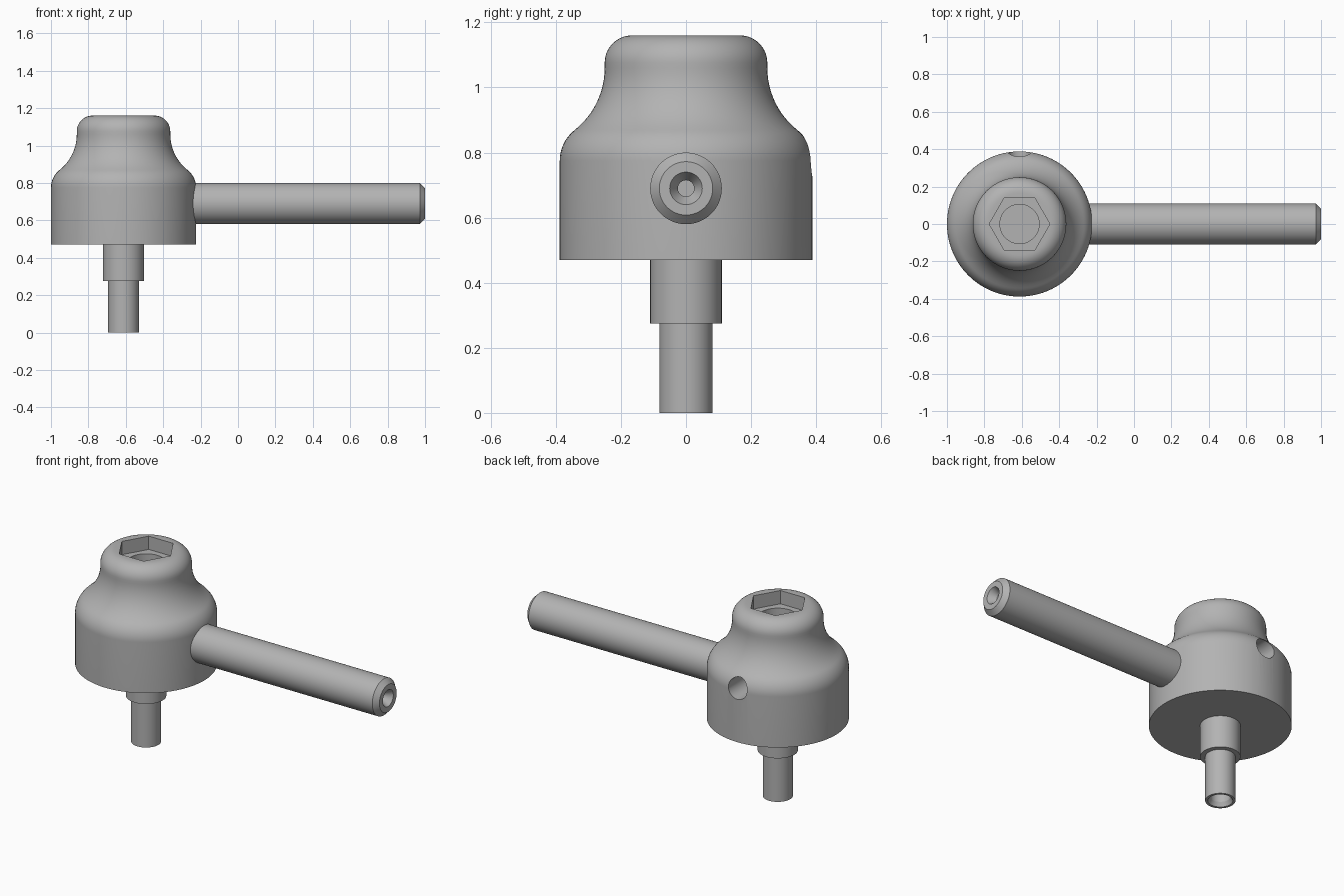
import bpy
import math
from mathutils import Matrix

if "Cube" in bpy.data.objects:
    bpy.data.objects.remove(bpy.data.objects["Cube"], do_unlink=True)

HUB_X = -0.612      # vertical axis of the hub
ARM_Z = 0.69        # height of the handle axis

steel = bpy.data.materials.new("grey steel")
steel.use_nodes = True
steel.diffuse_color = (0.45, 0.45, 0.45, 1)
steel.node_tree.nodes["Principled BSDF"].inputs["Base Color"].default_value = (0.45, 0.45, 0.45, 1)


def arc(cx, cz, radius, start, end, steps):
    """Points of an arc in the profile plane, angles in degrees."""
    angles = [math.radians(start + (end - start) * i / steps) for i in range(steps + 1)]
    return [(cx + radius * math.cos(a), cz + radius * math.sin(a)) for a in angles]


def lathe(name, profile, matrix, sides=96):
    """Revolve (radius, height) points about z; radius 0 becomes a pole."""
    verts, faces, rings = [], [], []
    for r, z in profile:
        count = sides if r > 0 else 1
        rings.append([len(verts) + i for i in range(count)])
        for i in range(count):
            a = 2 * math.pi * i / sides
            verts.append((r * math.cos(a), r * math.sin(a), z))
    for low, high in zip(rings, rings[1:]):
        for i in range(sides):
            j = (i + 1) % sides
            quad = [low[i % len(low)], low[j % len(low)], high[j % len(high)], high[i % len(high)]]
            faces.append(list(dict.fromkeys(quad)))
    mesh = bpy.data.meshes.new(name)
    mesh.from_pydata(verts, [], faces)
    mesh.transform(matrix)
    mesh.materials.append(steel)
    obj = bpy.data.objects.new(name, mesh)
    bpy.context.collection.objects.link(obj)
    return obj


def select(obj):
    bpy.ops.object.select_all(action='DESELECT')
    obj.select_set(True)
    bpy.context.view_layer.objects.active = obj


def cut(target, cutter):
    """Subtract the cutter and throw it away."""
    select(target)
    mod = target.modifiers.new("cut", 'BOOLEAN')
    mod.operation = 'DIFFERENCE'
    mod.solver = 'EXACT'
    mod.object = cutter
    bpy.ops.object.modifier_apply(modifier=mod.name)
    bpy.data.objects.remove(cutter, do_unlink=True)


def rod(name, radius, low, high, matrix, sides=48):
    return lathe(name, [(0, low), (radius, low), (radius, high), (0, high)], matrix, sides)


hub_axis = Matrix.Translation((HUB_X, 0, 0))
arm_axis = Matrix.Translation((0, 0, ARM_Z)) @ Matrix.Rotation(math.radians(90), 4, 'Y')
bore_axis = Matrix.Translation((HUB_X, 0, 0.79)) @ Matrix.Rotation(math.radians(-90), 4, 'X')

# Bell-shaped hub: straight skirt, round shoulder, waisted neck, rounded crown
hub_profile = [(0, 0.47), (0.388, 0.47)]
hub_profile += arc(0.268, 0.775, 0.12, 0, 51.7, 10)
hub_profile += arc(0.493, 1.06, 0.243, 231.7, 180, 12)[1:]
hub_profile += arc(0.166, 1.076, 0.084, 0, 90, 10)
hub_profile += [(0, 1.16)]
hub = lathe("hub", hub_profile, hub_axis)

# Hexagon socket, round recess in its floor, and blind bore in the back
cut(hub, rod("hex_cutter", 0.162, 1.08, 1.3, hub_axis, 6))
cut(hub, rod("recess_cutter", 0.105, 1.0, 1.1, hub_axis))
cut(hub, rod("bore_cutter", 0.062, 0.2, 0.6, bore_axis))

# Stepped stem with a countersunk hole in the lower end
stem = lathe("stem", [(0, 0.18), (0.055, 0.18), (0.055, 0.025), (0.068, 0), (0.082, 0),
                      (0.082, 0.275), (0.11, 0.275), (0.11, 0.48), (0, 0.48)], hub_axis)

# Handle bar with chamfered end and centre-drilled hole
handle = lathe("handle", [(0, -0.26), (0.11, -0.26), (0.11, 0.972), (0.082, 1.0), (0.05, 1.0),
                          (0.025, 0.957), (0.025, 0.9), (0, 0.9)], arm_axis)

for part in (hub, stem, handle):
    select(part)
    bpy.ops.object.shade_smooth_by_angle(angle=math.radians(25))
